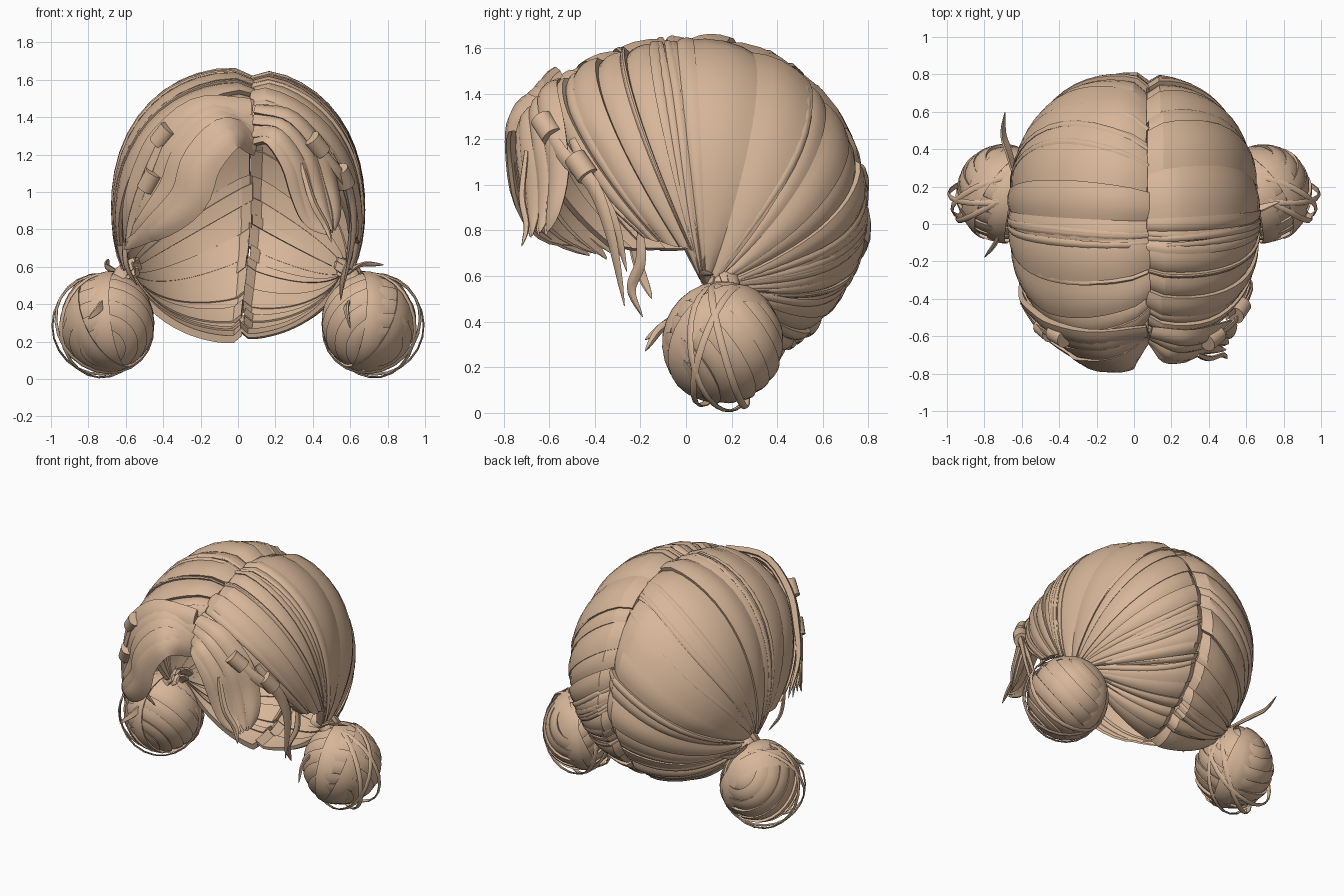
import bpy, bmesh, math, random
from mathutils import Vector as V

if "Cube" in bpy.data.objects:
    bpy.data.objects.remove(bpy.data.objects["Cube"])

random.seed(4)
hair = bpy.data.materials.new("tan hair")
hair.diffuse_color = (0.68, 0.47, 0.32, 1)
hair.use_nodes = True
hair.node_tree.nodes["Principled BSDF"].inputs["Base Color"].default_value = hair.diffuse_color
C = V((0, 0.05, 0.9))          # middle of the head


def finish(name, bm):
    bmesh.ops.recalc_face_normals(bm, faces=bm.faces)
    me = bpy.data.meshes.new(name)
    bm.to_mesh(me)
    bm.free()
    ob = bpy.data.objects.new(name, me)
    bpy.context.collection.objects.link(ob)
    me.materials.append(hair)
    bpy.ops.object.select_all(action='DESELECT')
    ob.select_set(True)
    bpy.context.view_layer.objects.active = ob
    bpy.ops.object.shade_smooth_by_angle(angle=math.radians(30))
    return ob


def loft(bm, rings, cyclic=False):
    """Join closed cross-sections into one solid lock."""
    vs = [[bm.verts.new(p) for p in r] for r in rings]
    n = len(vs[0])
    for i in range(len(vs) - (0 if cyclic else 1)):
        a, b = vs[i], vs[(i + 1) % len(vs)]
        for j in range(n):
            bm.faces.new((a[j], a[(j + 1) % n], b[(j + 1) % n], b[j]))
    if not cyclic:
        bm.faces.new(vs[0])
        bm.faces.new(vs[-1])


def spline(pts, n):
    """Smooth path through a few points."""
    p = [V(q) for q in pts]
    p = [2 * p[0] - p[1]] + p + [2 * p[-1] - p[-2]]
    out = []
    for k in range(n + 1):
        x = k / n * (len(p) - 3)
        i = min(int(x), len(p) - 4)
        t = x - i
        a, b, c, d = p[i:i + 4]
        out.append(0.5 * (2 * b + (c - a) * t + (2 * a - 5 * b + 4 * c - d) * t ** 2
                          + (3 * b - a - 3 * c + d) * t ** 3))
    return out


def ribbon(bm, path, width, thick, centre, cyclic=False, tilt=0.0):
    """Domed lock along a path, facing away from the centre."""
    rings, n = [], len(path)
    for i, p in enumerate(path):
        if cyclic:
            tan = path[(i + 1) % n] - path[i - 1]
            f = 1
        else:
            tan = path[min(i + 1, n - 1)] - path[max(i - 1, 0)]
            f = max(math.sin(math.pi * (0.15 + 0.85 * i / (n - 1))), 0.01) ** 0.6
        tan.normalize()
        nor = p - centre
        nor = (nor - tan * nor.dot(tan)).normalized()
        side = tan.cross(nor)
        top = [p + side * width * f * t + nor * f * (thick * (1 - t * t) + tilt * t) for t in (-1, -.5, 0, .5, 1)]
        low = [p + side * width * f * t - nor * f * (thick * 0.6 + abs(tilt)) for t in (.8, -.8)]
        rings.append(top + low)
    loft(bm, rings, cyclic)


# ---- head surface: profile in the middle plane, superellipse sideways
PART = [(-.62, 1.40), (-.5, 1.5), (-.35, 1.58), (-.15, 1.635), (0, 1.65), (.25, 1.63), (.5, 1.5),
        (.7, 1.25), (.79, 1.0), (.79, .75), (.7, .55), (.55, .36), (.4, .25), (.2, .2)]
FRONT = [(-.68, 1.25), (-.72, 1.0), (-.65, .75), (-.4, .5), (-.1, .3)]
polar = sorted((math.atan2(z - C.z, y - C.y), math.hypot(y - C.y, z - C.z)) for y, z in PART + FRONT)
polar = [(polar[-1][0] - math.tau, polar[-1][1])] + polar + [(polar[0][0] + math.tau, polar[0][1])]


def surf(d, off=0.0):
    d = d.normalized()
    a = math.atan2(d.z, d.y)
    for (a0, r0), (a1, r1) in zip(polar, polar[1:]):
        if a0 <= a <= a1:
            r = r0 + (r1 - r0) * (a - a0) / (a1 - a0)
            break
    e = 2.2
    k = (math.hypot(d.y, d.z) / r) ** e + (abs(d.x) / 0.67) ** e
    return C + d * (k ** (-1 / e) + off)


part_path = spline([(0.08 if z > .8 else 0.02 + 0.06 * max(0, z - .2) / .6, y, z) for y, z in PART], 120)


def strand_dir(s, u, v, shift=0.0):
    """Direction on a sweep from the parting to the gather point of side s."""
    x = min(max(u, 0), 1) * 120
    i = min(int(x), 119)
    start = part_path[i].lerp(part_path[i + 1], x - i) + V((shift, 0, 0))
    y0, z0 = (-.2, .77) if s > 0 else (-.4, .69)
    if u < 0.19:                      # side locks end above the ear
        k = max(u, 0) / 0.19
        end = V((s * .63, y0 + (.03 - y0) * k, z0 + (.72 - z0) * k))
    else:                             # the rest gather at the bun
        k = (u - .19) / .81
        end = V((s * .6, .06 + .16 * k, .59 - .05 * k))
    return (start - C).normalized().slerp((end - C).normalized(), v)


def groove(v):
    return -0.045 * max(0, 1 - v / 0.09) ** 2


# ---- main swept-back locks, one set each side of the parting
for s, label in ((1, "right"), (-1, "left")):
    cuts = [0]
    while cuts[-1] < 0.96:
        if cuts[-1] < 0.189:
            cuts.append(min(cuts[-1] + random.choice((.025, .04, .05)), 0.189))
        else:
            wide = 0.055 if cuts[-1] < 0.5 else 0.036
            cuts.append(cuts[-1] + wide * random.choice((0.5, 0.8, 1.2, 1.5)))
    cuts[-1] = 1
    bm = bmesh.new()
    for i, (u0, u1) in enumerate(zip(cuts, cuts[1:])):
        m, h = (u0 + u1) / 2, (u1 - u0) / 2 * 1.14
        layer = random.uniform(-0.012, -0.004) + (0.008 if i % 2 else 0)
        tilt = random.choice((-.013, -.009, .009, .013))
        shift = random.uniform(-.012, .012)
        lo, hi = (0.19, 1) if m > 0.19 else (0, 0.1895)
        rings = []
        for j in range(17):
            v = j / 16
            drop = layer + groove(v)
            dome = 0.014 * (1 - 0.5 * v)

            def pt(t, off):
                return surf(strand_dir(s, min(max(m + h * t, lo), hi), v, shift), off)
            top = [pt(t, drop + dome * (1 - t * t) + tilt * t * (1 - .5 * v)) for t in (-1, -.5, 0, .5, 1)]
            low = [pt(t, drop - 0.03) for t in (.95, 0, -.95)]
            rings.append(top + low)
        loft(bm, rings)
    # narrow raised strands between the broad locks
    for k in range(9):
        u = random.uniform(0.22, 0.95)
        ribbon(bm, [surf(strand_dir(s, u + .012 * math.sin(4 * j / 14), j / 14 * .98), 0.004 + groove(j / 14))
                    for j in range(15)], 0.02, 0.008, C)
    finish(label + "_swept_locks", bm)

# ---- fringe: locks blended between an inner and an outer sweep
FRINGE = {
    "left_fringe": (8, .085,
        [(.09, -.6, 1.24), (-.03, -.75, 1.30), (-.17, -.77, 1.15), (-.24, -.74, .95), (-.42, -.63, .8), (-.6, -.44, .71)],
        [(.07, -.57, 1.45), (-.2, -.61, 1.44), (-.4, -.57, 1.28), (-.5, -.5, 1.1), (-.57, -.42, .9), (-.59, -.28, .68)]),
    "right_fringe": (6, .055,
        [(.08, -.6, 1.28), (.18, -.7, 1.29), (.28, -.71, 1.15), (.33, -.69, .98), (.38, -.68, .85), (.48, -.68, .76)],
        [(.09, -.57, 1.44), (.28, -.6, 1.4), (.43, -.57, 1.23), (.49, -.55, 1.05), (.52, -.57, .9), (.51, -.6, .8)])}
for name, (n, w, inner, outer) in FRINGE.items():
    bm = bmesh.new()
    for i in range(n):
        k = i / (n - 1)
        pts = [V(a).lerp(V(b), k) for a, b in zip(inner, outer)]
        pts = [p + (p - C).normalized() * 0.012 * (i % 2) for p in pts]
        pts[-1] += V((0, 0, random.uniform(-.02, .03)))
        ribbon(bm, spline(pts, 18), w * random.uniform(.85, 1.1), 0.022, C, tilt=0.012)
    finish(name, bm)

# ---- loose tendrils
TENDRILS = [
    (.035, [(.4, -.63, 1.28), (.53, -.53, 1.12), (.6, -.41, 1.0), (.62, -.33, .78), (.56, -.27, .47)]),
    (.03, [(.5, -.5, 1.2), (.58, -.42, 1.02), (.61, -.32, .85), (.58, -.26, .62)]),
    (.025, [(.61, -.2, .8), (.6, -.2, .66), (.56, -.24, .54), (.55, -.19, .42)]),
    (.022, [(.34, -.7, 1.15), (.4, -.72, .95), (.47, -.7, .82), (.5, -.72, .73)]),
    (.03, [(-.4, -.62, 1.3), (-.5, -.56, 1.06), (-.57, -.47, .85), (-.6, -.42, .7)]),
    (.025, [(-.6, -.25, .8), (-.6, -.2, .62), (-.54, -.15, .5)]),
    (.025, [(.58, .1, .56), (.65, .08, .61), (.78, .12, .61)]),
    (.03, [(-.62, .2, .55), (-.67, .38, .58), (-.7, .48, .6), (-.69, .6, .64)]),
    (.022, [(.6, .02, .42), (.58, -.1, .38), (.6, -.18, .27)]),
    (.022, [(-.7, .0, .45), (-.74, -.1, .38), (-.8, -.18, .32)])]
bm = bmesh.new()
for w, pts in TENDRILS:
    ribbon(bm, spline(pts, 14), w, 0.014, C)
finish("loose_tendrils", bm)

# ---- cuffs clasped round the front strands
CUFFS = [((.42, -.61, 1.25), (.11, .09, -.14)), ((.56, -.46, 1.08), (.06, .09, -.13)),
         ((-.4, -.595, 1.3), (-.1, .06, -.13)), ((-.47, -.565, 1.06), (-.07, .06, -.13))]
for i, (p, axis) in enumerate(CUFFS):
    bpy.ops.mesh.primitive_cylinder_add(vertices=14, radius=0.05, depth=0.11, location=p,
                                        rotation=V(axis).to_track_quat('Z', 'Y').to_euler())
    ob = bpy.context.object
    ob.name = "hair_cuff_%d" % (i + 1)
    ob.data.materials.append(hair)
    bpy.ops.object.shade_smooth_by_angle(angle=math.radians(35))


def circle(centre, axis, colat, size, n=28, wobble=0.0):
    """Loop on an ellipsoid at an angle from the axis."""
    a = axis.normalized()
    e1 = a.orthogonal().normalized()
    e2 = a.cross(e1)
    out = []
    for k in range(n):
        p = math.tau * k / n
        c = colat + wobble * math.sin(p)
        d = a * math.cos(c) + (e1 * math.cos(p) + e2 * math.sin(p)) * math.sin(c)
        out.append(centre + V((d.x * size[0], d.y * size[1], d.z * size[2])))
    return out


# ---- low side buns: coiled bands, crossing wraps and stray loops
for s, label in ((1, "right"), (-1, "left")):
    bm = bmesh.new()
    mid = V((s * .7, .165, .305))
    core = (.236, .246, .25)
    swirl = V((s * .2, -.8, -.5))
    bmesh.ops.create_uvsphere(bm, u_segments=20, v_segments=12, radius=0.2)
    bmesh.ops.translate(bm, verts=bm.verts, vec=mid)
    for i in range(9):
        c = 0.3 + i * 0.31
        k = 1 + 0.015 * (i % 2)
        ribbon(bm, circle(mid, swirl, c, [q * k for q in core], wobble=.14), 0.05, 0.01, mid, True, tilt=0.01)
    for ax, c, w in (((.7, .6, -.5), 1.45, .06), ((.9, .3, -.2), 1.7, .05)):
        ax = V((s * ax[0], ax[1], ax[2]))
        ribbon(bm, circle(mid, ax, c, [q * 1.05 for q in core], wobble=.1), w, 0.008, mid, True, tilt=0.008)
    finish(label + "_bun", bm)
    bm = bmesh.new()
    hub = V((s * .72, .17, .288))
    for ax, c in (((.1, .9, .25), 1.5), ((.25, .8, -.3), 1.65), ((.5, .8, .1), 1.6)):
        ax = V((s * ax[0], ax[1], ax[2]))
        ribbon(bm, circle(hub, ax, c, (.272, .272, .28), n=24), 0.016, 0.006, hub, True)
    finish(label + "_bun_stray_loops", bm)
    # gathered knot where the locks enter the bun
    bm = bmesh.new()
    for k in range(6):
        a = math.tau * k / 6
        o = V((0.3 * math.cos(a), math.cos(a), math.sin(a) * .5))
        ribbon(bm, spline([V((s * .54, .15, .61)) + o * .07, V((s * .61, .16, .57)) + o * .05,
                           V((s * .67, .165, .46)) + o * .09], 8), 0.045, 0.02, V((s * .6, .16, .54)))
    finish(label + "_gathered_knot", bm)
